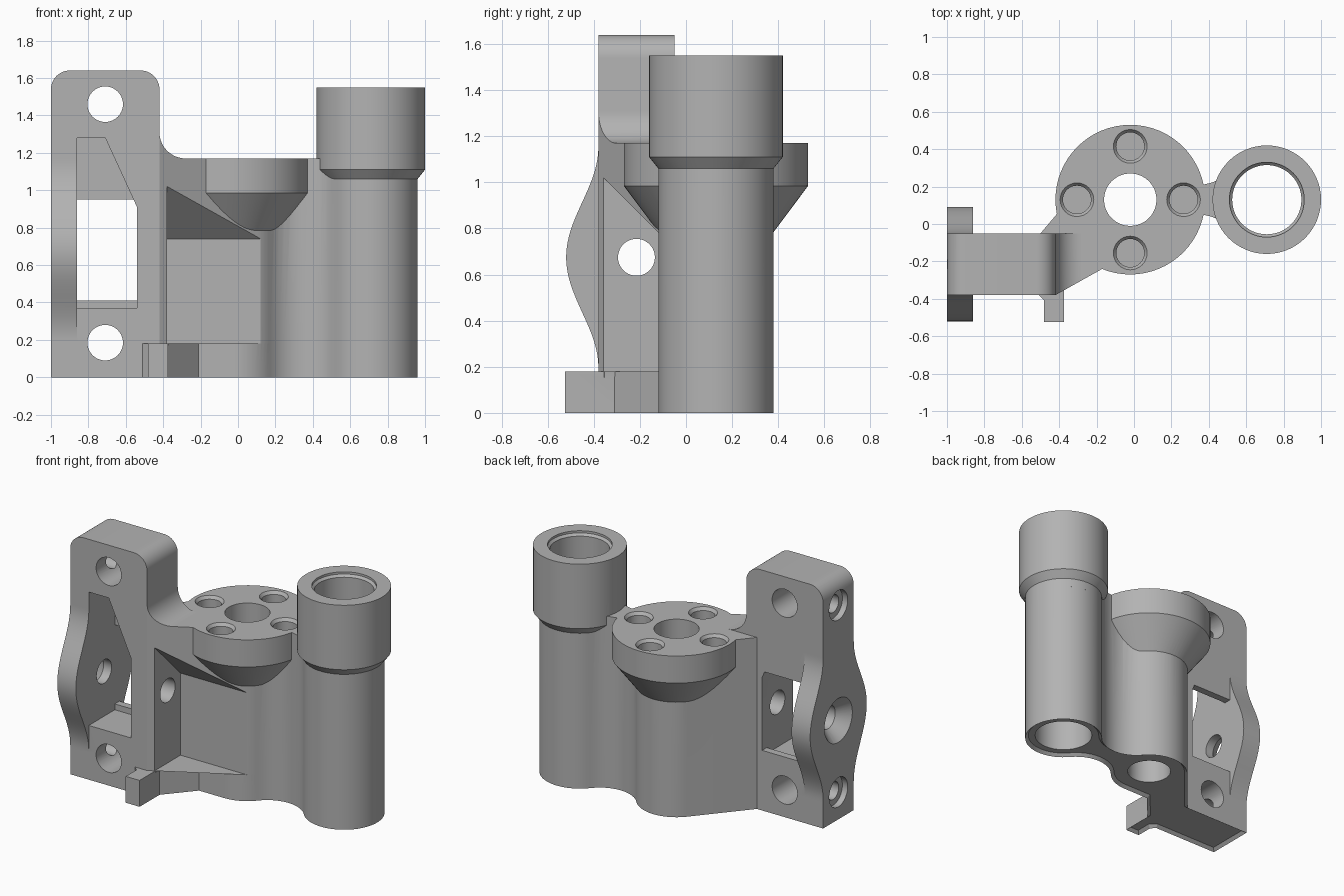
import bpy
import bmesh
from math import radians, cos, sin, pi
from mathutils import Vector

if "Cube" in bpy.data.objects:
    bpy.data.objects.remove(bpy.data.objects["Cube"])

metal = bpy.data.materials.new("plain grey")
metal.use_nodes = True
GREY = (0.45, 0.45, 0.45, 1)
metal.diffuse_color = GREY
metal.node_tree.nodes["Principled BSDF"].inputs["Base Color"].default_value = GREY

# Maps (u, v, w) to space, w running along the named axis
PLACE = {
    "x": lambda u, v, w: Vector((w, u, v)),
    "y": lambda u, v, w: Vector((u, w, v)),
    "z": lambda u, v, w: Vector((u, v, w)),
}


def loft(name, rings, foot=0):
    """Skin a stack of matching rings and cap both ends."""
    bm = bmesh.new()
    loops = [[bm.verts.new(p) for p in ring] for ring in rings]
    n = len(loops[0])
    for a, b in zip(loops, loops[1:]):
        for i in range(n):
            j = (i + 1) % n
            bm.faces.new((a[i], a[j], b[j], b[i]))
    base = bm.faces.new(loops[0][::-1])
    bm.faces.new(loops[-1])
    bmesh.ops.recalc_face_normals(bm, faces=bm.faces)
    if foot:  # chamfer round the underside
        bmesh.ops.inset_region(bm, faces=[base], thickness=foot, use_even_offset=True)
        for v in loops[0]:
            v.co.z += foot
    mesh = bpy.data.meshes.new(name)
    bm.to_mesh(mesh)
    bm.free()
    obj = bpy.data.objects.new(name, mesh)
    bpy.context.collection.objects.link(obj)
    mesh.materials.append(metal)
    return obj


def prism(name, pts, axis, lo, hi, foot=0):
    return loft(name, [[PLACE[axis](u, v, w) for u, v in pts] for w in (lo, hi)], foot)


def box(name, x, y, z):
    return prism(name, [(x[0], y[0]), (x[1], y[0]), (x[1], y[1]), (x[0], y[1])], "z", *z)


def arc(cx, cy, r, start, end, steps=12):
    angles = [radians(start + (end - start) * i / steps) for i in range(steps + 1)]
    return [(cx + r * cos(a), cy + r * sin(a)) for a in angles]


def turned(name, axis, cu, cv, profile, steps=64):
    """Round part from (radius, position along axis) pairs."""
    return loft(name, [[PLACE[axis](u, v, w) for u, v in arc(cu, cv, r, 0, 360, steps)[:-1]]
                       for r, w in profile])


def combine(target, other, operation):
    mod = target.modifiers.new(operation, "BOOLEAN")
    mod.operation, mod.object, mod.solver = operation, other, "EXACT"
    bpy.context.view_layer.objects.active = target
    bpy.ops.object.modifier_apply(modifier=mod.name)
    bpy.data.objects.remove(other)


HUB, TUBE, CY, R = -0.02, 0.71, 0.13, 0.25
FRONT, BACK = -0.38, -0.05

# Outline shared by the foot and body: hub, waist fillets, tube, back wall
mid, fr, fh = (HUB + TUBE) / 2, 0.227, 0.307
round_side = (
    arc(mid, CY - fh, fr, 140, 40)
    + arc(TUBE, CY, R, -140, 140, 48)[1:-1]
    + arc(mid, CY + fh, fr, -40, -140)
    + arc(HUB, CY, R, 40, 139.8, 20)[1:]
    + [(-0.5, BACK), (-1, BACK)]
)
foot_outline = [(-1, FRONT), (-0.51, FRONT), (-0.48, -0.41), (-0.48, -0.525),
                (-0.375, -0.525), (-0.375, -0.31), (-0.21, CY - R)]
foot_outline += arc(HUB, CY, R, -90, -40, 10)[:-1] + round_side
body_outline = [(-1, FRONT), (-0.42, FRONT)] + arc(HUB, CY, R, -59, -40, 4)[:-1] + round_side

# Foot and main body
body = prism("bracket_body", body_outline, "z", 0.18, 1.17)
combine(body, prism("foot", foot_outline, "z", 0, 0.18, foot=0.02), "UNION")

# Mounting plate with rounded top and a fillet down to the body
plate_side = ([(-1, 0.1), (-0.38, 0.1), (-0.28, 1.1), (-0.28, 1.17)]
              + arc(-0.28, 1.31, 0.14, 270, 180)[1:]
              + arc(-0.52, 1.54, 0.1, 0, 90) + arc(-0.9, 1.54, 0.1, 90, 180))
plate = prism("plate", plate_side, "y", FRONT, BACK)
combine(plate, prism("plate_limit", body_outline, "z", 0.05, 1.8), "INTERSECT")
combine(body, plate, "UNION")

# Wavy side wing
levels = [0.195 + 0.96 * i / 40 for i in range(41)]
bulge = [0.07 * (1 + cos(pi * (z - 0.675) / 0.48)) for z in levels]
wing_side = [(FRONT - b, z) for b, z in zip(bulge, levels)]
wing_side += [(BACK + b, z) for b, z in zip(bulge, levels)][::-1]
combine(body, prism("wing", wing_side, "x", -1, -0.86), "UNION")

# Flanged hub and stepped tube
combine(body, turned("hub", "z", HUB, CY, [(0.23, 0.758), (0.4, 0.985), (0.4, 1.17)]), "UNION")
combine(body, turned("tube", "z", TUBE, CY,
                     [(0.25, 1.0), (0.25, 1.06), (0.29, 1.11), (0.29, 1.55)]), "UNION")

cutters = []

# Front recess beside the hub, with a sloping ceiling
recess = [(-0.6, 0.18), (-0.077, 0.18), (-0.077, 0.74), (-0.6, 1.263)]
cutters.append(prism("recess_cut", recess, "x", -0.38, 0.12))

# Plate pocket and the window through its back wall
pocket = [(-0.86, 0.37), (-0.54, 0.37), (-0.54, 0.91), (-0.71, 1.28), (-0.86, 1.28)]
window = [(-0.86, 0.41), (-0.54, 0.41), (-0.54, 0.91), (-0.558, 0.95), (-0.86, 0.95)]
cutters.append(prism("pocket_cut", pocket, "y", -0.6, -0.1))
cutters.append(prism("window_cut", window, "y", -0.2, 0.02))

# Hub bore, bolt holes and tube bore
cutters.append(turned("hub_bore", "z", HUB, CY, [(0.14, -0.1), (0.14, 1.3)]))
for k in range(4):
    a = k * pi / 2
    cutters.append(turned("bolt_hole", "z", HUB + 0.285 * cos(a), CY + 0.285 * sin(a),
                          [(0.075, 1.0), (0.075, 1.15), (0.09, 1.17), (0.09, 1.3)], 32))
cutters.append(turned("tube_bore", "z", TUBE, CY,
                      [(0.185, -0.1), (0.185, 1.52), (0.2, 1.535), (0.2, 1.7)]))

# Plate screw holes, with stepped cross holes from the side
for z in (0.185, 1.46):
    cutters.append(turned("screw_hole", "y", -0.71, z, [(0.095, -0.6), (0.095, 0.2)], 40))
    cutters.append(turned("cross_hole", "x", -0.215, z,
                          [(0.1, -1.1), (0.1, -0.96), (0.06, -0.96), (0.06, -0.71)], 40))

# Centre cross hole with a wide countersink
cutters.append(turned("centre_hole", "x", -0.215, 0.675,
                      [(0.15, -1.1), (0.15, -1), (0.08, -0.92), (0.08, -0.3)], 40))

for cutter in cutters:
    combine(body, cutter, "DIFFERENCE")

# Crisp edges, smooth rounds
bpy.ops.object.select_all(action="DESELECT")
body.select_set(True)
bpy.context.view_layer.objects.active = body
bpy.ops.object.shade_smooth_by_angle(angle=radians(25))
